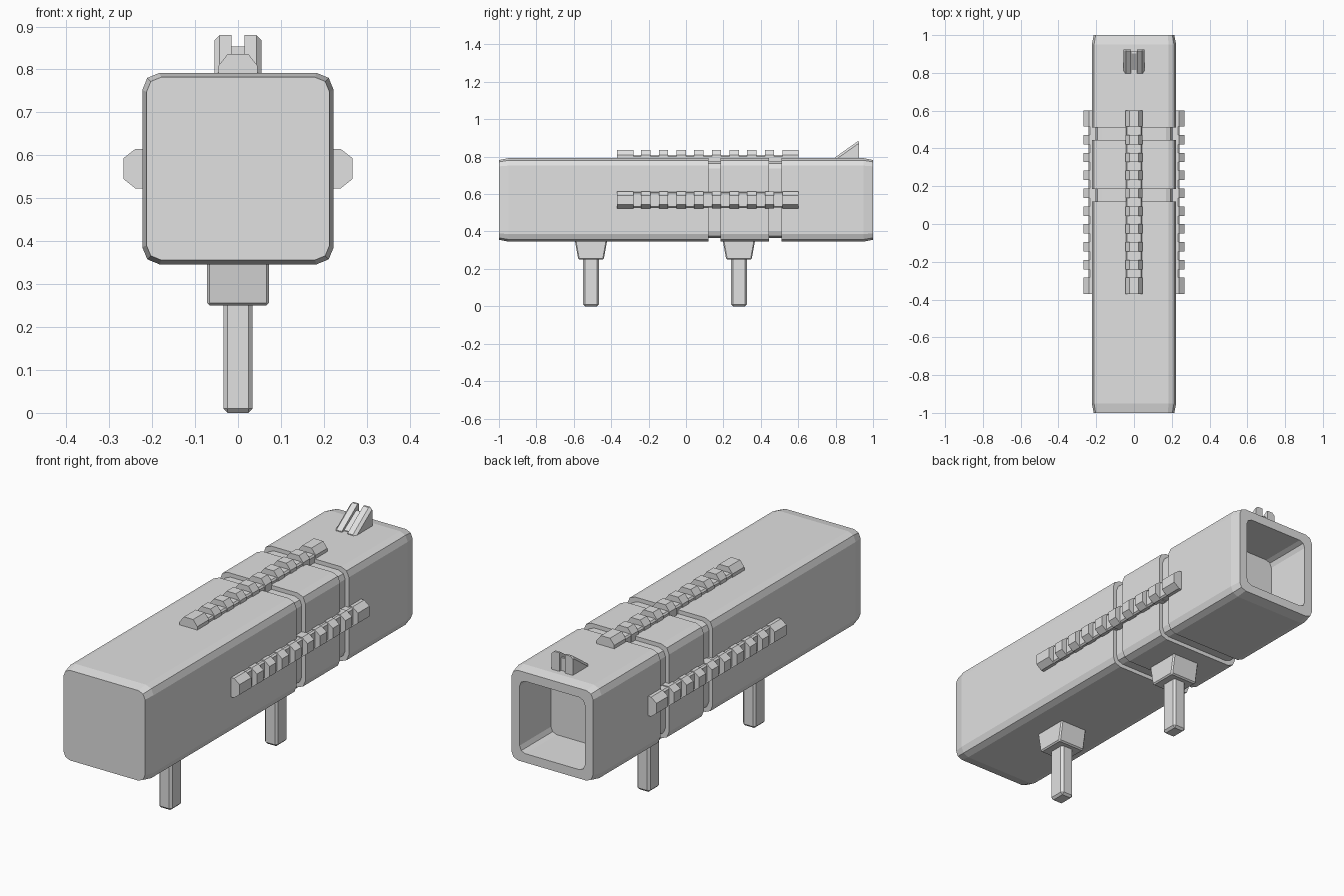
import bpy
import bmesh
from math import sin, cos, pi, radians

cube = bpy.data.objects.get("Cube")
if cube:
    bpy.data.objects.remove(cube, do_unlink=True)

grey = bpy.data.materials.new("Light grey")
grey.use_nodes = True
colour = (0.75, 0.75, 0.75, 1)
grey.diffuse_color = colour
grey.node_tree.nodes["Principled BSDF"].inputs["Base Color"].default_value = colour

MID = 0.569   # height of the body axis
HALF = 0.223  # half width of the body


def add_loft(bm, rings):
    """Skin matching rings of points and cap both ends."""
    loops = [[bm.verts.new(p) for p in ring] for ring in rings]
    n = len(loops[0])
    for a, b in zip(loops, loops[1:]):
        for i in range(n):
            j = (i + 1) % n
            bm.faces.new((a[i], a[j], b[j], b[i]))
    bm.faces.new(loops[0][::-1])
    bm.faces.new(loops[-1])


def finish(name, bm, bevel=0):
    bmesh.ops.recalc_face_normals(bm, faces=bm.faces)
    mesh = bpy.data.meshes.new(name)
    bm.to_mesh(mesh)
    bm.free()
    mesh.materials.append(grey)
    obj = bpy.data.objects.new(name, mesh)
    bpy.context.collection.objects.link(obj)
    if bevel:
        mod = obj.modifiers.new("Chamfer", "BEVEL")
        mod.width = bevel
        mod.segments = 1
        mod.limit_method = "ANGLE"
        mod.angle_limit = radians(40)
    return obj


def rounded_square(y, half, radius):
    """Square ring with two facets on each corner."""
    ring = []
    for k in range(4):
        mid = pi / 4 + k * pi / 2
        cx = (half - radius) * (1 if cos(mid) > 0 else -1)
        cz = (half - radius) * (1 if sin(mid) > 0 else -1)
        for step in (-1, 0, 1):
            a = mid + step * pi / 4
            ring.append((cx + radius * cos(a), y, MID + cz + radius * sin(a)))
    return ring


def rectangle(z, y, hx, hy):
    return [(-hx, y - hy, z), (hx, y - hy, z), (hx, y + hy, z), (-hx, y + hy, z)]


# Body: tapered ends, two grooves and an open recess at the back
sections = [(-1, 0.213, 0.034), (-0.95, HALF, 0.04)]
for start, end in ((0.12, 0.185), (0.445, 0.51)):
    sections += [(start, HALF, 0.04), (start, 0.204, 0.035),
                 (end, 0.204, 0.035), (end, HALF, 0.04)]
sections += [(0.95, HALF, 0.04), (1, 0.213, 0.034),
             (1, 0.171, 0.03), (0.765, 0.171, 0.03)]
bm = bmesh.new()
add_loft(bm, [rounded_square(*s) for s in sections])
finish("body", bm)

# Toothed rails on the top and both sides
tooth = [(-0.046, 0.2), (0.046, 0.2), (0.046, HALF + 0.016),
         (0.024, HALF + 0.044), (-0.024, HALF + 0.044), (-0.046, HALF + 0.016)]
strip = [(-0.042, 0.2), (0.042, 0.2), (0.042, HALF + 0.01),
         (0.036, HALF + 0.018), (-0.036, HALF + 0.018), (-0.042, HALF + 0.01)]
spans = [(-0.37, -0.282), (0.515, 0.602)]
spans += [(-0.24 + 0.0945 * i, -0.19 + 0.0945 * i) for i in range(8)]
for name, angle in (("top_rail", 0), ("left_rail", pi / 2), ("right_rail", -pi / 2)):
    def place(profile, y):
        return [(u * cos(angle) + v * sin(angle), y,
                 MID - u * sin(angle) + v * cos(angle)) for u, v in profile]
    bm = bmesh.new()
    add_loft(bm, [place(strip, -0.33), place(strip, 0.56)])
    for start, end in spans:
        add_loft(bm, [place(tooth, start), place(tooth, end)])
    finish(name, bm)

# Rear sight: two ramped fins with a lower ramp between them
ROOF = MID + HALF
for name, x0, x1, y0, y1, top in (("right_sight_fin", -0.055, -0.015, 0.797, 0.925, 0.88),
                                  ("left_sight_fin", 0.015, 0.055, 0.797, 0.925, 0.88),
                                  ("sight_notch", -0.016, 0.016, 0.815, 0.912, 0.853)):
    side = [(y0, ROOF - 0.01), (y0, ROOF + 0.004), (y1 - 0.01, top),
            (y1, top), (y1, ROOF - 0.01)]
    rings = [[(x, y, z) for y, z in side] for x in (x0, x1)]
    bm = bmesh.new()
    add_loft(bm, rings)
    if "fin" in name:
        # Chamfer the outer upper edges
        outer = x0 if x0 < 0 else x1
        edges = [e for e in bm.edges
                 if all(abs(v.co.x - outer) < 0.001 and v.co.z > ROOF for v in e.verts)]
        bmesh.ops.bevel(bm, geom=edges, offset=0.012, segments=1, affect="EDGES")
    finish(name, bm)

# Two mounting pegs, each below a tapered block
for name, y in (("front", -0.508), ("rear", 0.283)):
    bm = bmesh.new()
    add_loft(bm, [rectangle(0.25, y, 0.072, 0.068), rectangle(0.36, y, 0.072, 0.088)])
    finish(name + "_peg_mount", bm, 0.006)
    bm = bmesh.new()
    add_loft(bm, [rectangle(0, y, 0.034, 0.042), rectangle(0.27, y, 0.034, 0.042)])
    finish(name + "_peg", bm, 0.01)
